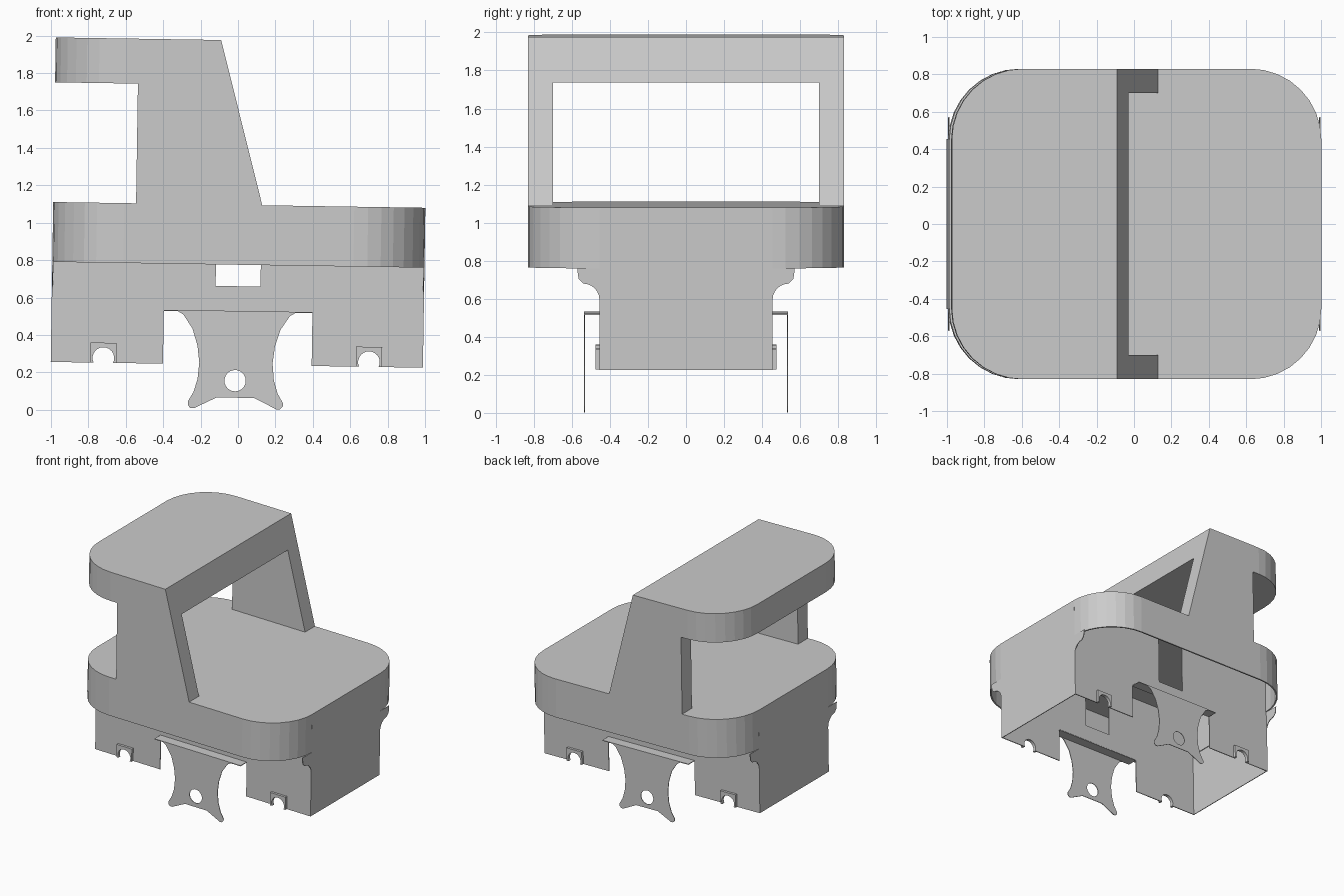
import bpy, bmesh
from math import sin, cos, pi, radians, acos
from mathutils import Matrix, Vector

if "Cube" in bpy.data.objects:
    bpy.data.objects.remove(bpy.data.objects["Cube"])

TILT = Matrix.Rotation(0.0155, 4, 'Y')   # the whole model leans slightly nose-down
XL, XR, W = -1.005, 0.985, 0.83          # body ends and half width
TOP, EDGE, FOOT = 1.095, 0.775, 0.24     # deck, body lower edge, skirt bottom


def arc(cx, cy, r, a0, a1, n):
    return [(cx + r * cos(radians(a0 + (a1 - a0) * i / n)),
             cy + r * sin(radians(a0 + (a1 - a0) * i / n))) for i in range(n + 1)]


def prism(name, outline, a, b, axis='Z', holes=(), open_start=False, shell=0, bend=None):
    """Extrude a flat outline (with optional holes) from a to b along an axis."""
    place = {'X': lambda u, v, t: (t, u, v),
             'Y': lambda u, v, t: (u, t, v),
             'Z': lambda u, v, t: (u, v, t)}[axis]
    bm = bmesh.new()
    rings = []
    for t in (a, b):
        edges = []
        for loop in [outline, *holes]:
            vs = [bm.verts.new(place(u, v, t)) for u, v in loop]
            edges += [bm.edges.new((vs[i - 1], vs[i])) for i in range(len(vs))]
            rings.append(vs)
        if not (open_start and t == a):
            bmesh.ops.triangle_fill(bm, edges=edges, use_beauty=True)
    half = len(rings) // 2
    for lo, hi in zip(rings[:half], rings[half:]):
        for i in range(len(lo)):
            bm.faces.new((lo[i - 1], lo[i], hi[i], hi[i - 1]))
    if bend:
        for v in bm.verts:
            bend(v)
    bmesh.ops.recalc_face_normals(bm, faces=bm.faces[:])
    if open_start:
        cap = max(bm.faces, key=lambda f: f.calc_center_median().z)
        if cap.normal.z < 0:
            bmesh.ops.reverse_faces(bm, faces=bm.faces[:])
    bm.transform(TILT)
    me = bpy.data.meshes.new(name)
    bm.to_mesh(me)
    bm.free()
    ob = bpy.data.objects.new(name, me)
    bpy.context.collection.objects.link(ob)
    if shell:
        m = ob.modifiers.new("shell", 'SOLIDIFY')
        m.thickness, m.offset = shell, -1
    return ob


# Main body: hollow rounded tray, open underneath
R = 0.38
body = (arc(XR - R, W - R, R, 0, 90, 8) + arc(XL + R, W - R, R, 90, 180, 8)
        + arc(XL + R, R - W, R, 180, 270, 8) + arc(XR - R, R - W, R, 270, 360, 8))
prism("body_shell", body, EDGE, TOP, open_start=True, shell=0.012)

# Roof: rounded at the rear, sloping front edge
ROOF_LOW, ROOF_TOP = 1.735, 1.975
roof = ([(-0.121, W)] + arc(XL + R, W - R, R, 90, 180, 8)
        + arc(XL + R, R - W, R, 180, 270, 8) + [(-0.121, -W)])


def slope_front(v):
    if v.co.x > -0.13 and v.co.z < 1.8:
        v.co.x = -0.057


prism("roof", roof, ROOF_LOW, ROOF_TOP, bend=slope_front)

# Cab side pillars
pillar = [(-0.562, TOP - 0.005), (0.114, TOP - 0.005), (-0.057, ROOF_LOW), (-0.562, ROOF_LOW)]

# Skirt side wall outline: axle notches, raised centre, window gap at the top
AX, AZ, AR = (-0.724, 0.696), 0.265, 0.058
drop = 90 - 180 / pi * acos((AZ - FOOT) / AR)


def notch(cx):
    return arc(cx, AZ, AR, 180 + drop, -drop, 14)


CEIL = TOP - 0.012
wall = ([(XL, FOOT)] + notch(AX[0]) + [(-0.405, FOOT), (-0.405, 0.525), (0.39, 0.525), (0.39, FOOT)]
        + notch(AX[1]) + [(XR, FOOT), (XR, CEIL), (0.11, CEIL), (0.11, 0.66),
                          (-0.13, 0.66), (-0.13, CEIL), (XL, CEIL)])

# Hanger outline: waisted plate with two splayed feet and a round hole
HX = -0.015
half_hanger = [(0.32, 0.525), (0.285, 0.505), (0.235, 0.43), (0.207, 0.34), (0.196, 0.25),
               (0.204, 0.16), (0.225, 0.09), (0.254, 0.04), (0.254, 0.02),
               (0.24, 0.006), (0.22, 0.005), (0.10, 0.064)]
hanger = [(HX + x, z) for x, z in half_hanger] + [(HX - x, z) for x, z in reversed(half_hanger)]
hole = arc(HX - 0.003, 0.155, 0.057, 0, 345, 23)

for s, side in ((-1, "front"), (1, "back")):
    prism(side + "_pillar", pillar, s * 0.70, s * W, 'Y')
    prism(side + "_skirt_wall", wall, s * 0.448, s * 0.455, 'Y')
    prism(side + "_hanger", hanger, s * 0.53, s * 0.535, 'Y', holes=[hole])
    prism(side + "_hanger_ledge", [(-0.405, 0.522), (0.39, 0.522), (0.39, 0.528), (-0.405, 0.528)],
          s * 0.45, s * 0.535, 'Y')
    # Raised axle brackets around the notches
    for cx, end in zip(AX, ("left", "right")):
        bracket = ([(cx - 0.07, FOOT)] + notch(cx)
                   + [(cx + 0.07, FOOT), (cx + 0.07, 0.347), (cx - 0.07, 0.347)])
        prism(f"{side}_{end}_axle_bracket", bracket, s * 0.454, s * 0.475, 'Y')

# End plates, flaring out in a curve under the body
flare = [(0.455, FOOT)] + arc(0.54, 0.61, 0.085, 180, 90, 6) + [(0.565, 0.72), (0.572, EDGE)]
plate = flare + [(-y, z) for y, z in reversed(flare)]
prism("left_end_plate", plate, XL, XL + 0.006, 'X')
prism("right_end_plate", plate, XR - 0.006, XR, 'X')
